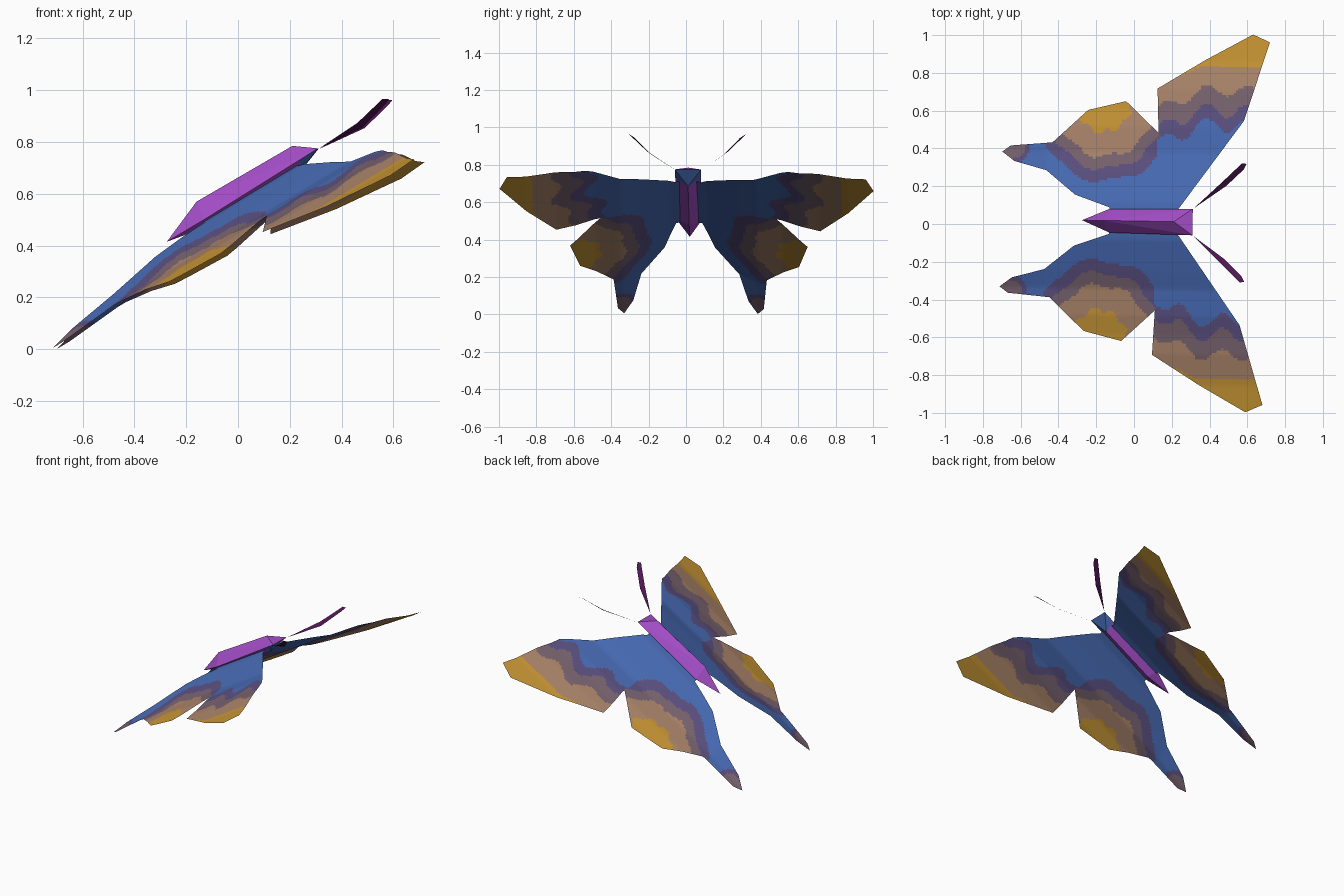
import bpy, bmesh, math
from mathutils import Vector

if "Cube" in bpy.data.objects:
    bpy.data.objects.remove(bpy.data.objects["Cube"])

SLOPE = 0.6                       # the insect is pitched nose-up


def material(name, rgb):
    m = bpy.data.materials.new(name)
    m.diffuse_color = (*rgb, 1)
    m.use_nodes = True
    m.node_tree.nodes["Principled BSDF"].inputs["Base Color"].default_value = m.diffuse_color
    return m


blue = material("wing blue", (0.065, 0.15, 0.47))
violet = material("band violet", (0.105, 0.08, 0.22))
mauve = material("band mauve", (0.19, 0.125, 0.16))
tan = material("band tan", (0.41, 0.235, 0.145))
gold = material("edge gold", (0.57, 0.30, 0.035))
purple = material("body purple", (0.37, 0.075, 0.57))
plum = material("antenna plum", (0.075, 0.008, 0.085))


def finish(bm, name, mats, smooth=False, mirror=True):
    """Make an object, mirror it across y and give it the slight yaw and roll."""
    me = bpy.data.meshes.new(name)
    for m in mats:
        me.materials.append(m)
    for f in bm.faces:
        f.smooth = smooth
    bm.to_mesh(me)
    bm.free()
    ob = bpy.data.objects.new(name, me)
    bpy.context.collection.objects.link(ob)
    if mirror:
        mod = ob.modifiers.new("Mirror", 'MIRROR')
        mod.use_axis = (False, True, False)
        mod.use_clip = True
    ob.location = (0, 0.012, 0)
    ob.rotation_euler = (-0.006, 0, -0.021)
    return ob


# Wings: flat outline of one side, root to tip, then hindwing and tail
outline = [(0.235, 0), (0.235, 0.07), (0.57, 0.54), (0.70, 0.96), (0.61, 1.0),
           (0.36, 0.86), (0.11, 0.705), (0.12, 0.47), (-0.055, 0.635),
           (-0.255, 0.585), (-0.44, 0.41), (-0.66, 0.39), (-0.705, 0.357),
           (-0.64, 0.308), (-0.47, 0.262), (-0.315, 0.135), (-0.13, 0.07), (-0.13, 0)]
droop = [(0, 0.58), (0.1, 0.56), (0.26, 0.499), (0.36, 0.457), (0.5, 0.435),
         (0.6, 0.405), (0.7, 0.384), (0.86, 0.33), (1.01, 0.297)]


def wing_z(x, y):
    for (y0, h0), (y1, h1) in zip(droop, droop[1:]):
        if y <= y1:
            h = h0 + (h1 - h0) * (y - y0) / (y1 - y0)
            break
    return SLOPE * x + h - 0.13 * max(0, -0.47 - x)


def band(value, limits):
    return sum(value > t for t in limits)


def wing_colour(x, y):
    # forewing: wavy bands running across the span
    fore = x > 0.12 or (x > 0.10 and y > 0.5)
    if fore:
        v = y + 0.45 * max(0, 0.35 - x)
        wave = math.cos(2 * math.pi * (x - 0.26) / 0.22)
        return max(band(v + 0.045 * wave, (0.52, 0.60)),
                   band(v + 0.03 * wave, (0.52, 0.60, 0.70)),
                   4 if v > 0.83 else 0)
    # tail tip: small patch
    if x < -0.5:
        return band(-math.hypot(x + 0.65, y - 0.385), (-0.09, -0.065))
    # hindwing: rings round a spot near the edge
    dx = x + 0.18
    d = math.hypot(dx * (1.2 if dx < 0 else 1.0), y - 0.62)
    d += 0.012 * math.cos(9 * math.atan2(y - 0.62, dx))
    return band(-d, (-0.41, -0.345, -0.28, -0.15))


bm = bmesh.new()
bm.faces.new([bm.verts.new((x, y, 0)) for x, y in outline])
bmesh.ops.triangulate(bm, faces=bm.faces[:])
STEP = 0.0125
for axis, lo, hi in ((0, -0.7, 0.7), (1, 0.0, 1.0)):
    for i in range(1, int((hi - lo) / STEP)):
        co = Vector((0, 0, 0))
        co[axis] = lo + i * STEP + 0.0013
        no = Vector((0, 0, 0))
        no[axis] = 1
        bmesh.ops.bisect_plane(bm, geom=bm.verts[:] + bm.edges[:] + bm.faces[:],
                               plane_co=co, plane_no=no)
for f in bm.faces:
    c = f.calc_center_median()
    f.material_index = wing_colour(c.x, c.y)
for v in bm.verts:
    v.co.z = wing_z(v.co.x, v.co.y)
bm.normal_update()
if sum(f.normal.z for f in bm.faces) < 0:
    bmesh.ops.reverse_faces(bm, faces=bm.faces[:])
finish(bm, "wings", [blue, violet, mauve, tan, gold], smooth=True)

# Body: faceted spindle with a blue front cap
bm = bmesh.new()
pts = [(-0.275, 0, 0.415), (-0.16, 0, 0.57), (-0.10, 0, 0.48),
       (0.21, 0, 0.785), (0.24, 0, 0.685)]
for s in (-1, 1):
    pts += [(-0.13, 0.063 * s, 0.50), (0.24, 0.068 * s, 0.73), (0.31, 0.07 * s, 0.775)]
for p in pts:
    bm.verts.new(p)
bmesh.ops.convex_hull(bm, input=bm.verts[:])
bmesh.ops.recalc_face_normals(bm, faces=bm.faces[:])
for f in bm.faces:
    if f.calc_center_median().x > 0.25 and f.normal.z < 0:
        f.material_index = 1
finish(bm, "body", [purple, blue], mirror=False)

# Antennae: thin club-shaped blades
bm = bmesh.new()
blade = [(0.315, 0.073, 0.775), (0.485, 0.195, 0.855), (0.575, 0.283, 0.945),
         (0.59, 0.313, 0.965), (0.565, 0.315, 0.965), (0.465, 0.217, 0.872)]
v = [bm.verts.new(p) for p in blade]
bm.faces.new((v[0], v[1], v[5]))
bm.faces.new((v[1], v[2], v[4], v[5]))
bm.faces.new((v[2], v[3], v[4]))
finish(bm, "antennae", [plum])
